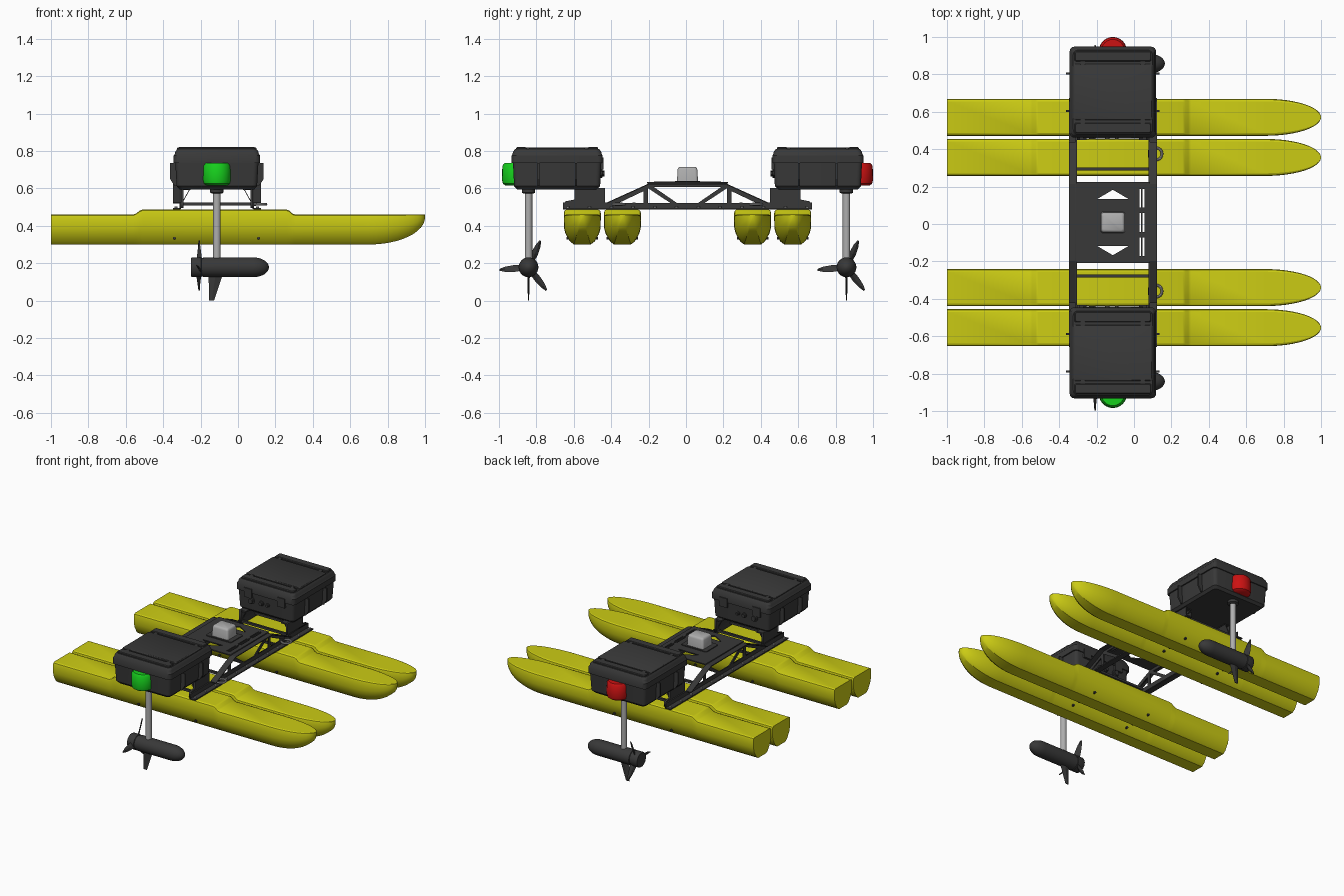
import bpy, bmesh
from math import sin, cos, pi, sqrt, radians
from mathutils import Matrix, Vector

if "Cube" in bpy.data.objects:
    bpy.data.objects.remove(bpy.data.objects["Cube"])

Y0, XC = 0.008, -0.113          # symmetry plane in y, centre of the frame in x


def material(name, rgb):
    m = bpy.data.materials.new(name)
    m.diffuse_color = (*rgb, 1)
    m.use_nodes = True
    m.node_tree.nodes["Principled BSDF"].inputs["Base Color"].default_value = m.diffuse_color
    return m


YELLOW = material("yellow", (0.6, 0.6, 0.007))
DARK = material("dark", (0.04, 0.04, 0.04))
GREY = material("light_grey", (0.42, 0.42, 0.42))
RED = material("red", (0.6, 0.006, 0.006))
GREEN = material("green", (0.008, 0.62, 0.012))


def finish(ob, mat, angle=None):
    ob.data.materials.append(mat)
    if angle:
        bpy.ops.object.select_all(action='DESELECT')
        ob.select_set(True)
        bpy.context.view_layer.objects.active = ob
        bpy.ops.object.shade_smooth_by_angle(angle=radians(angle))
    return ob


def loft(name, rings, mat, angle=None):
    """Skin equal-sized closed rings and cap both ends."""
    bm = bmesh.new()
    vs = [[bm.verts.new(p) for p in r] for r in rings]
    n = len(vs[0])
    for a, b in zip(vs, vs[1:]):
        for i in range(n):
            bm.faces.new((a[i], a[(i + 1) % n], b[(i + 1) % n], b[i]))
    bm.faces.new(vs[0])
    bm.faces.new(vs[-1])
    bmesh.ops.recalc_face_normals(bm, faces=bm.faces)
    me = bpy.data.meshes.new(name)
    bm.to_mesh(me)
    bm.free()
    ob = bpy.data.objects.new(name, me)
    bpy.context.collection.objects.link(ob)
    return finish(ob, mat, angle)


def lathe(name, centre, axis, profile, mat, n=24):
    """Revolve (radius, offset) pairs about an axis."""
    q = Vector((0, 0, 1)).rotation_difference(Vector(axis))
    rings = [[Vector(centre) + q @ Vector((r * cos(2 * pi * i / n), r * sin(2 * pi * i / n), h))
              for i in range(n)] for r, h in profile]
    return loft(name, rings, mat, 35)


def rrect(cx, cy, hx, hy, z, r, n=4):
    pts = []
    for k, (sx, sy) in enumerate(((1, 1), (-1, 1), (-1, -1), (1, -1))):
        for i in range(n + 1):
            a = (k + i / n) * pi / 2
            pts.append((cx + sx * (hx - r) + r * cos(a), cy + sy * (hy - r) + r * sin(a), z))
    return pts


def box(name, x0, x1, y0, y1, z0, z1, mat=DARK):
    return loft(name, [[(x0, y0, z), (x1, y0, z), (x1, y1, z), (x0, y1, z)] for z in (z0, z1)], mat)


def sheet(name, loops, thick, matrix, mat=DARK):
    """Flat sheet: first loop is the outline, the others are holes."""
    cu = bpy.data.curves.new(name, 'CURVE')
    cu.dimensions, cu.fill_mode, cu.extrude = '2D', 'BOTH', thick / 2
    for pts in loops:
        sp = cu.splines.new('POLY')
        sp.points.add(len(pts) - 1)
        for p, co in zip(sp.points, pts):
            p.co = (co[0], co[1], 0, 1)
        sp.use_cyclic_u = True
    ob = bpy.data.objects.new(name, cu)
    bpy.context.collection.objects.link(ob)
    bpy.ops.object.select_all(action='DESELECT')
    ob.select_set(True)
    bpy.context.view_layer.objects.active = ob
    bpy.ops.object.convert(target='MESH')
    ob = bpy.context.view_layer.objects.active
    ob.matrix_world = matrix
    return finish(ob, mat)


def yz_plane(x):
    return Matrix(((0, 0, 1, x), (1, 0, 0, Y0), (0, 1, 0, 0), (0, 0, 0, 1)))


# Pontoon hulls: half section swept along x, raised deck amidships, rounded nose
HALF = [(0.045, 0), (0.066, 0.1), (0.09, 0.36), (0.098, 0.55), (0.099, 0.9), (0.095, 0.97), (0.085, 1)]
stations = [(-1, 0.46), (-0.56, 0.46), (-0.545, 0.466), (-0.525, 0.481), (-0.51, 0.487),
            (0.26, 0.487), (0.275, 0.481), (0.29, 0.466), (0.305, 0.46)]
stations += [(0.7 + 0.3 * sin(pi / 2 * i / 12), 0.46) for i in range(13)]
for k, yc in enumerate((-0.5625, -0.348, 0.348, 0.5625)):
    rings = []
    for x, top in stations:
        s = sqrt(max(0.0004, 1 - max(0, (x - 0.7) / 0.3) ** 2))
        zb = 0.445 - 0.145 * s
        half = [(w * s, zb + h * (top - zb)) for w, h in HALF]
        rings.append([(x, Y0 + yc + w, z) for w, z in half] +
                     [(x, Y0 + yc - w, z) for w, z in reversed(half)])
    loft(f"pontoon_{k + 1}", rings, YELLOW, 25)
    for x in (-0.34, 0.11):
        lathe("hull_bolt", (x, Y0 + yc, 0.333), (0, 1, 0), [(0.008, -0.084), (0.008, 0.084)], DARK, 10)

# Truss webs with flanges along both sides of the frame
half = [(0.665, 0.49), (0.665, 0.525), (0.43, 0.525), (0.205, 0.627)]
outline = half + [(-y, z) for y, z in reversed(half)]
holes = [[(0.37, 0.521), (0.235, 0.521), (0.235, 0.585)], [(0.21, 0.6), (0.21, 0.521), (0.09, 0.521)]]
holes += [[(-y, z) for y, z in h] for h in holes]
holes.append([(-0.18, 0.607), (0.18, 0.607), (0.055, 0.521), (-0.055, 0.521)])
for s in (-1, 1):
    xw = XC + s * 0.195
    sheet("truss_web", [outline] + holes, 0.008, yz_plane(xw))
    xs = sorted((xw, XC + s * 0.235))
    box("truss_flange", *xs, Y0 - 0.665, Y0 + 0.665, 0.487, 0.495)
    box("truss_top_flange", *xs, Y0 - 0.205, Y0 + 0.205, 0.621, 0.627)
    for i in range(12):
        lathe("flange_bolt", (XC + s * 0.218, Y0 - 0.64 + i * 1.28 / 11, 0.495), (0, 0, 1),
              [(0.008, 0), (0.008, 0.008)], GREY, 8)
    # sloping edge flanges that follow the truss
    for t in (-1, 1):
        loft("slope_flange", [[(x, Y0 + t * y, z + d) for x, d in
                               ((xs[0], 0), (xs[1], 0), (xs[1], -0.006), (xs[0], -0.006))]
                              for y, z in ((0.205, 0.627), (0.43, 0.525))], DARK)

# Centre deck plate with triangular windows and a slotted strip
tri = [(XC - 0.085, 0.125), (XC + 0.085, 0.125), (XC, 0.175)]
slots = [[(0.03, y), (0.055, y), (0.055, y + 0.1), (0.03, y + 0.1)] for y in (-0.18, -0.05, 0.08)]
sheet("deck_plate", [[(-0.31, -0.217), (0.085, -0.217), (0.085, 0.217), (-0.31, 0.217)],
                     tri, [(x, -y) for x, y in tri]] + slots, 0.008, Matrix.Translation((0, Y0, 0.63)))
box("slot_rail", 0.038, 0.046, Y0 - 0.18, Y0 + 0.18, 0.624, 0.638)

# Sensor housing on its base
loft("sensor_base", [rrect(XC, Y0, 0.1, 0.068, z, 0.012) for z in (0.632, 0.64)], DARK, 30)
loft("sensor_housing", [rrect(XC, Y0, 0.066 - d, 0.056 - d, z, 0.014) for z, d in
                        ((0.638, 0), (0.7, 0.003), (0.71, 0.007), (0.715, 0.014))], GREY, 40)

for s, side in ((-1, "right"), (1, "left")):
    yc = Y0 + s * 0.697

    # Cross bars and towing eye
    for y in (0.278, 0.45, 0.6):
        box("cross_bar", XC - 0.195, XC + 0.195, *sorted((Y0 + s * y, Y0 + s * (y + 0.015))), 0.508, 0.524)
    bpy.ops.mesh.primitive_torus_add(location=(0.118, Y0 + s * 0.367, 0.515), major_radius=0.032,
                                     minor_radius=0.007, major_segments=24, minor_segments=8)
    eye = bpy.context.object
    eye.name = "towing_eye"
    finish(eye, GREY, 40)
    box("eye_tab", 0.075, 0.095, Y0 + s * 0.367 - 0.02, Y0 + s * 0.367 + 0.02, 0.505, 0.525)

    # Case mount: upright side plates with gussets
    for t in (-1, 1):
        x = XC + t * 0.185
        sheet("mount_plate", [[(s * y, z) for y, z in ((0.44, 0.495), (0.655, 0.495), (0.655, 0.53),
                              (0.605, 0.54), (0.605, 0.602), (0.44, 0.602))]], 0.012, yz_plane(x))
        box("mount_foot", *sorted((x, XC + t * 0.14)), *sorted((Y0 + s * 0.44, Y0 + s * 0.6)), 0.592, 0.602)
        loft("mount_gusset", [[(xx, Y0 + s * y, z) for y, z in
                               ((0.46, zz), (0.6, zz), (0.6, zz + 0.008), (0.46, zz + 0.008))]
                              for xx, zz in ((x, 0.52), (XC + t * 0.145, 0.592))], DARK)

    # Equipment case: tapered body, rim and lid
    loft(f"{side}_case_body", [rrect(XC, yc, hx, hy, z, 0.025) for hx, hy, z in
                               ((0.2, 0.215, 0.595), (0.215, 0.23, 0.612), (0.222, 0.236, 0.735))], DARK, 30)
    loft(f"{side}_case_lid", [rrect(XC, yc, hx, hy, z, 0.025) for hx, hy, z in
                              ((0.231, 0.243, 0.735), (0.231, 0.243, 0.775), (0.224, 0.238, 0.785),
                               (0.222, 0.235, 0.797), (0.212, 0.225, 0.81))], DARK, 30)
    loft("lid_panel", [rrect(XC, yc, 0.212 - d, 0.15 - d, z, 0.01) for z, d in
                       ((0.805, 0), (0.815, 0), (0.819, 0.005))], DARK, 30)
    for t in (-1, 1):
        loft("lid_ridge", [rrect(XC, yc + t * 0.192, 0.205 - d, 0.027 - d, z, 0.008) for z, d in
                           ((0.805, 0), (0.815, 0), (0.82, 0.004))], DARK, 30)
        for u in (-1, 1):
            box("lid_pad", XC + u * 0.16 - 0.012, XC + u * 0.16 + 0.012, yc + t * 0.165 - 0.028,
                yc + t * 0.165 + 0.028, 0.805, 0.818)
            # thin ribs on the case sides
            rib = [(0.19, 0.61), (0.225, 0.612), (0.25, 0.65), (0.25, 0.735), (0.19, 0.735)]
            loft("side_rib", [[(XC + t * x, yc + u * 0.1 + d, z) for x, z in rib]
                              for d in (-0.005, 0.005)], DARK)
        box("latch", XC + t * 0.13 - 0.03, XC + t * 0.13 + 0.03, *sorted((yc - s * 0.225, yc - s * 0.249)),
            0.7, 0.765)

    # Cable connectors on the inner case wall
    for x, r in ((-0.11, 0.024), (-0.03, 0.017), (0.02, 0.013)):
        lathe("connector", (XC + x, yc - s * 0.225, 0.68), (0, -s, 0),
              [(r, 0), (r, 0.016), (r * 0.7, 0.018), (r * 0.7, 0.027)], DARK, 16)

    # Navigation light on the outer case wall
    lathe(f"{side}_navigation_light", (XC, Y0 + s * 0.917, 0.675), (0, 0, 1),
          [(0.055, -0.06), (0.07, -0.05), (0.075, -0.03), (0.073, 0.045), (0.062, 0.06)],
          RED if s > 0 else GREEN)

    # Thruster: shaft, collar, pod, skeg and three-bladed propeller
    ty, tz = Y0 + s * 0.85, 0.178
    lathe(f"{side}_shaft", (XC, ty, 0), (0, 0, 1), [(0.02, 0.2), (0.02, 0.6)], GREY)
    lathe("shaft_collar", (XC, ty, 0), (0, 0, 1), [(0.026, 0.572), (0.036, 0.578), (0.036, 0.6)], DARK)
    nose = [(0.053 * cos(a), 0.08 + 0.085 * sin(a)) for a in (i * pi / 2 / 8 for i in range(8))]
    lathe(f"{side}_thruster_pod", (0, ty, tz), (1, 0, 0),
          [(0.05, -0.25), (0.053, -0.245), (0.053, -0.197), (0.049, -0.195), (0.049, -0.188), (0.053, -0.186)]
          + nose + [(0.004, 0.165)], DARK)
    loft("skeg", [[(a, ty, z), ((a + b) / 2, ty + w, z), (b, ty, z), ((a + b) / 2, ty - w, z)]
                  for a, b, z, w in ((-0.155, -0.128, 0, 0.003), (-0.157, -0.083, 0.135, 0.007))], DARK)
    for ang in (66, 185, 308):
        a = radians(ang)
        rad, tan = Vector((0, cos(a), sin(a))), Vector((0, -sin(a), cos(a)))
        rings = []
        for r, c, pitch in ((0.04, 0.022, 45), (0.08, 0.021, 30), (0.125, 0.015, 22), (0.156, 0.005, 18)):
            p = radians(pitch)
            chord = Vector((sin(p), 0, 0)) + tan * cos(p)
            thick = Vector((cos(p), 0, 0)) - tan * sin(p)
            o = Vector((-0.208, ty, tz)) + rad * r
            rings.append([o + chord * c, o + thick * 0.004, o - chord * c, o - thick * 0.004])
        loft("propeller_blade", rings, DARK)
